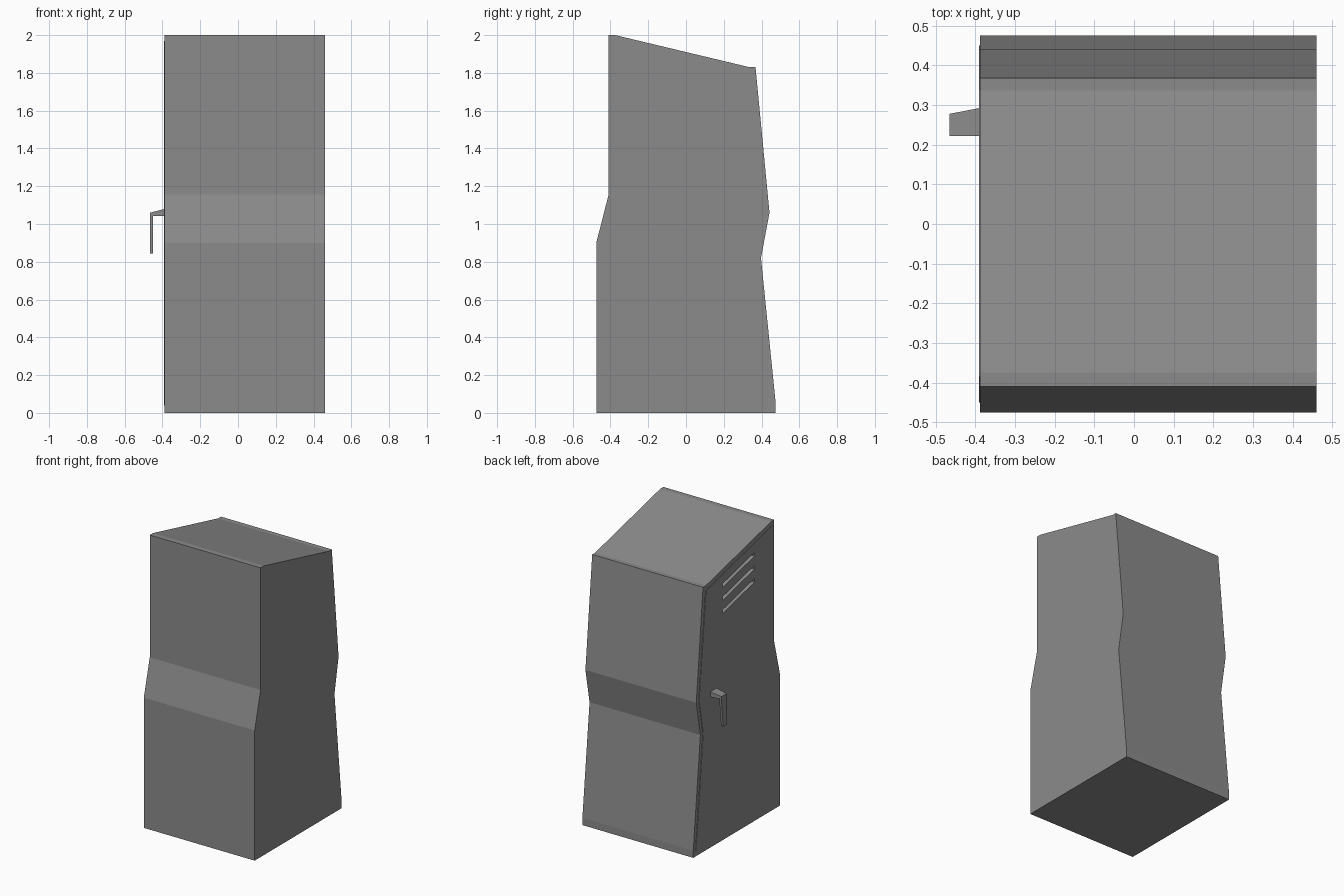
import bpy
import bmesh

if "Cube" in bpy.data.objects:
    bpy.data.objects.remove(bpy.data.objects["Cube"], do_unlink=True)

# One painted-steel colour
steel = bpy.data.materials.new("grey_steel")
steel.use_nodes = True
colour = (0.26, 0.26, 0.26, 1)
steel.diffuse_color = colour
steel.node_tree.nodes["Principled BSDF"].inputs["Base Color"].default_value = colour


def add_prism(bm, points, x0, x1):
    """Extrude a (y, z) outline along x."""
    face = bm.faces.new([bm.verts.new((x0, y, z)) for y, z in points])
    out = bmesh.ops.extrude_face_region(bm, geom=[face])
    for v in out["geom"]:
        if isinstance(v, bmesh.types.BMVert):
            v.co.x = x1


def make(name, prisms):
    bm = bmesh.new()
    for points, x0, x1 in prisms:
        add_prism(bm, points, x0, x1)
    bmesh.ops.recalc_face_normals(bm, faces=bm.faces)
    mesh = bpy.data.meshes.new(name)
    bm.to_mesh(mesh)
    bm.free()
    mesh.materials.append(steel)
    obj = bpy.data.objects.new(name, mesh)
    bpy.context.collection.objects.link(obj)
    return obj


SIDE = -0.388

# Bent cabinet body
body_outline = [(-0.475, 0), (-0.475, 0.9), (-0.41, 1.155), (-0.41, 2.0),
                (-0.375, 2.0), (0.337, 1.83), (0.368, 1.83), (0.442, 1.06),
                (0.397, 0.82), (0.475, 0.05), (0.475, 0)]
body = make("locker_body", [(body_outline, SIDE, 0.46)])

# Door, standing just proud of the body
door_outline = [(-0.45, 0.04), (-0.45, 0.9), (-0.385, 1.155), (-0.385, 1.97),
                (0.34, 1.795), (0.415, 1.06), (0.37, 0.82), (0.45, 0.04)]
door = make("door", [(door_outline, SIDE + 0.001, SIDE - 0.003)])

# Three vent slots parallel to the roof
slots = []
for z in (1.75, 1.66, 1.57):
    outline = [(0.158, z), (-0.19, z + 0.083), (-0.19, z + 0.108), (0.158, z + 0.025)]
    slots.append((outline, SIDE - 0.05, SIDE + 0.035))
cutter = make("vent_cutter", slots)
cutter.hide_render = True
for obj in (body, door):
    mod = obj.modifiers.new("vents", "BOOLEAN")
    mod.operation = "DIFFERENCE"
    mod.solver = "EXACT"
    mod.object = cutter
    bpy.context.view_layer.objects.active = obj
    bpy.ops.object.modifier_apply(modifier=mod.name)
bpy.data.objects.remove(cutter, do_unlink=True)

# Handle: arm with a bevelled outer end, and a tapered hanging lever
arm = make("handle_arm", [([(0.222, 1.043), (0.222, 1.08), (0.293, 1.08), (0.293, 1.043)],
                           SIDE + 0.001, -0.465)])
for v in arm.data.vertices:
    if v.co.x < -0.46:
        if v.co.y > 0.25:
            v.co.y = 0.278
        if v.co.z > 1.06:
            v.co.z = 1.06
lever = make("handle_lever", [([(0.222, 0.845), (0.222, 1.045), (0.278, 1.045), (0.258, 0.845)],
                               -0.449, -0.465)])
